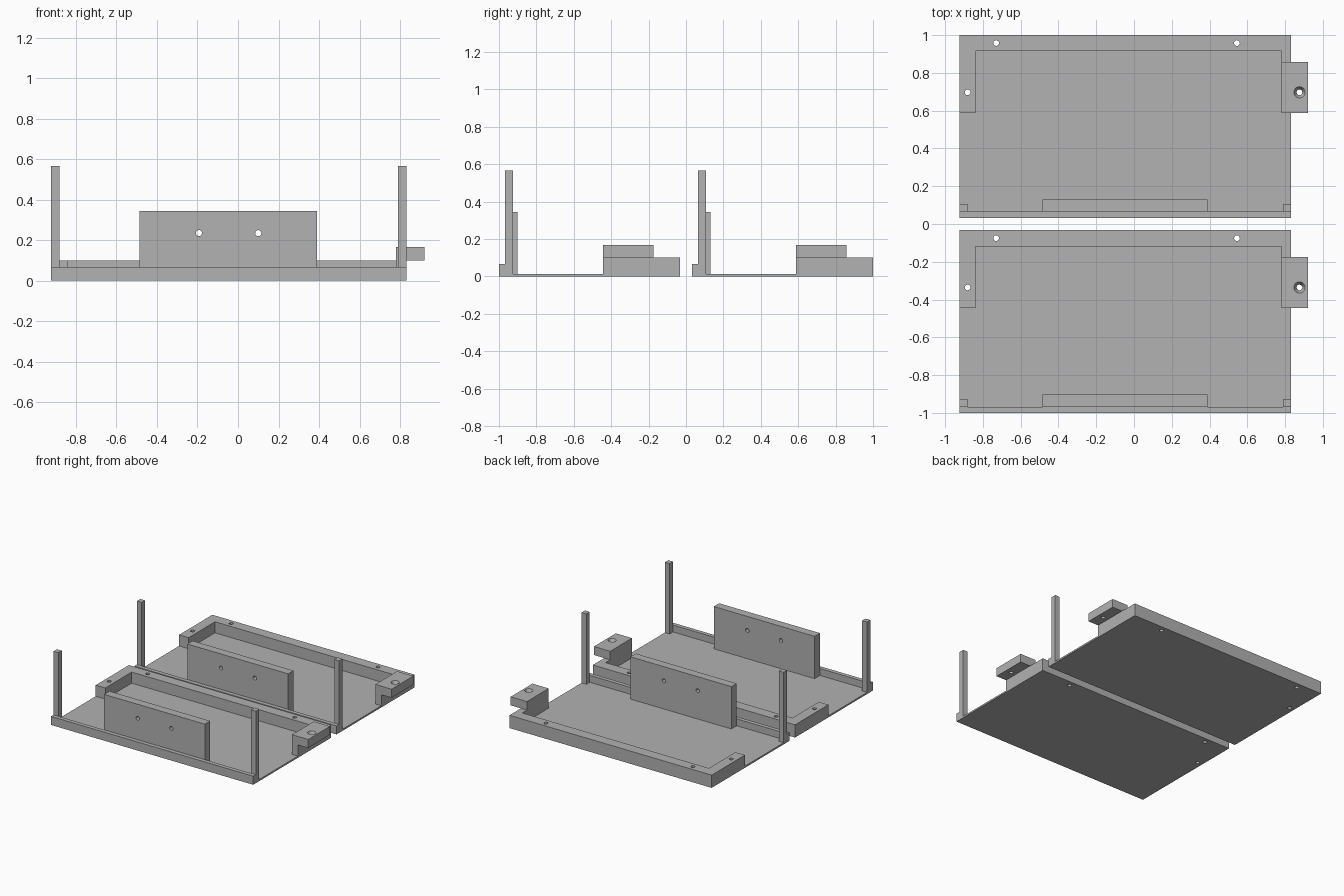
import bpy, bmesh, math
from mathutils import Matrix

if "Cube" in bpy.data.objects:
    bpy.data.objects.remove(bpy.data.objects["Cube"])

grey = bpy.data.materials.new("plain grey")
grey.diffuse_color = (0.445, 0.445, 0.445, 1)
grey.use_nodes = True
grey.node_tree.nodes["Principled BSDF"].inputs["Base Color"].default_value = grey.diffuse_color


def make_object(name, bm):
    bmesh.ops.recalc_face_normals(bm, faces=bm.faces)
    mesh = bpy.data.meshes.new(name)
    bm.to_mesh(mesh)
    bm.free()
    mesh.materials.append(grey)
    obj = bpy.data.objects.new(name, mesh)
    bpy.context.collection.objects.link(obj)
    return obj


def slab(name, outline, z0, z1):
    """Extrude an xy outline from z0 up to z1."""
    bm = bmesh.new()
    face = bm.faces.new([bm.verts.new((x, y, z0)) for x, y in outline])
    ext = bmesh.ops.extrude_face_region(bm, geom=[face])
    top = [v for v in ext["geom"] if isinstance(v, bmesh.types.BMVert)]
    bmesh.ops.translate(bm, vec=(0, 0, z1 - z0), verts=top)
    return make_object(name, bm)


def box(name, x0, x1, y0, y1, z0, z1):
    return slab(name, [(x0, y0), (x1, y0), (x1, y1), (x0, y1)], z0, z1)


def drill(obj, pos, r1, r2, depth, axis="Z"):
    """Cut a round (or conical) hole centred on pos."""
    bm = bmesh.new()
    turn = Matrix.Rotation(math.pi / 2, 4, "X") if axis == "Y" else Matrix()
    bmesh.ops.create_cone(bm, cap_ends=True, segments=24, radius1=r1, radius2=r2,
                          depth=depth, matrix=Matrix.Translation(pos) @ turn)
    cutter = make_object("hole_cutter", bm)
    cutter.hide_render = True
    mod = obj.modifiers.new("hole", "BOOLEAN")
    mod.operation = "DIFFERENCE"
    mod.solver = "EXACT"
    mod.object = cutter
    bpy.context.view_layer.objects.active = obj
    bpy.ops.object.modifier_apply(modifier=mod.name)
    bpy.data.objects.remove(cutter)


L, R = -0.923, 0.832            # tray sides
IL, IR = -0.84, 0.78            # inner faces of the frame
R_HOLE = 0.015

for tag, dy in (("front", 0.0), ("rear", 1.033)):
    F, B = -1.0 + dy, -0.033 + dy       # tray front and back
    lip, arm, wall = F + 0.032, F + 0.555, B - 0.085
    hole_y = F + 0.664

    # thin floor inside the frame
    slab(tag + "_floor", [(L, lip), (R, lip), (R, arm), (IR, arm), (IR, wall),
                          (IL, wall), (IL, arm), (L, arm)], 0, 0.013)
    # front lip
    box(tag + "_lip", L, R, F, lip, 0, 0.067)

    # U-shaped rear frame with screw holes
    frame = slab(tag + "_frame", [(L, arm), (IL, arm), (IL, wall), (IR, wall),
                                  (IR, arm), (R, arm), (R, B), (L, B)], 0, 0.1)
    for x, y in ((-0.73, B - 0.042), (0.545, B - 0.042), (-0.881, hole_y)):
        drill(frame, (x, y, 0.05), R_HOLE, R_HOLE, 0.3)

    # overhanging bracket with countersunk hole
    bracket = box(tag + "_bracket", IR, 0.921, arm, arm + 0.27, 0.1, 0.167)
    drill(bracket, (0.876, hole_y, 0.13), R_HOLE, R_HOLE, 0.2)
    drill(bracket, (0.876, hole_y, 0.155), 0.014, 0.034, 0.04)

    # corner posts
    for side, x in (("left", L), ("right", R - 0.042)):
        box(f"{tag}_{side}_post", x, x + 0.042, lip, lip + 0.042, 0.0, 0.565)

    # upright panel with two holes
    panel = box(tag + "_panel", -0.485, 0.39, lip, lip + 0.066, 0.0, 0.345)
    for x in (-0.193, 0.1):
        drill(panel, (x, lip + 0.033, 0.235), R_HOLE, R_HOLE, 0.2, "Y")
